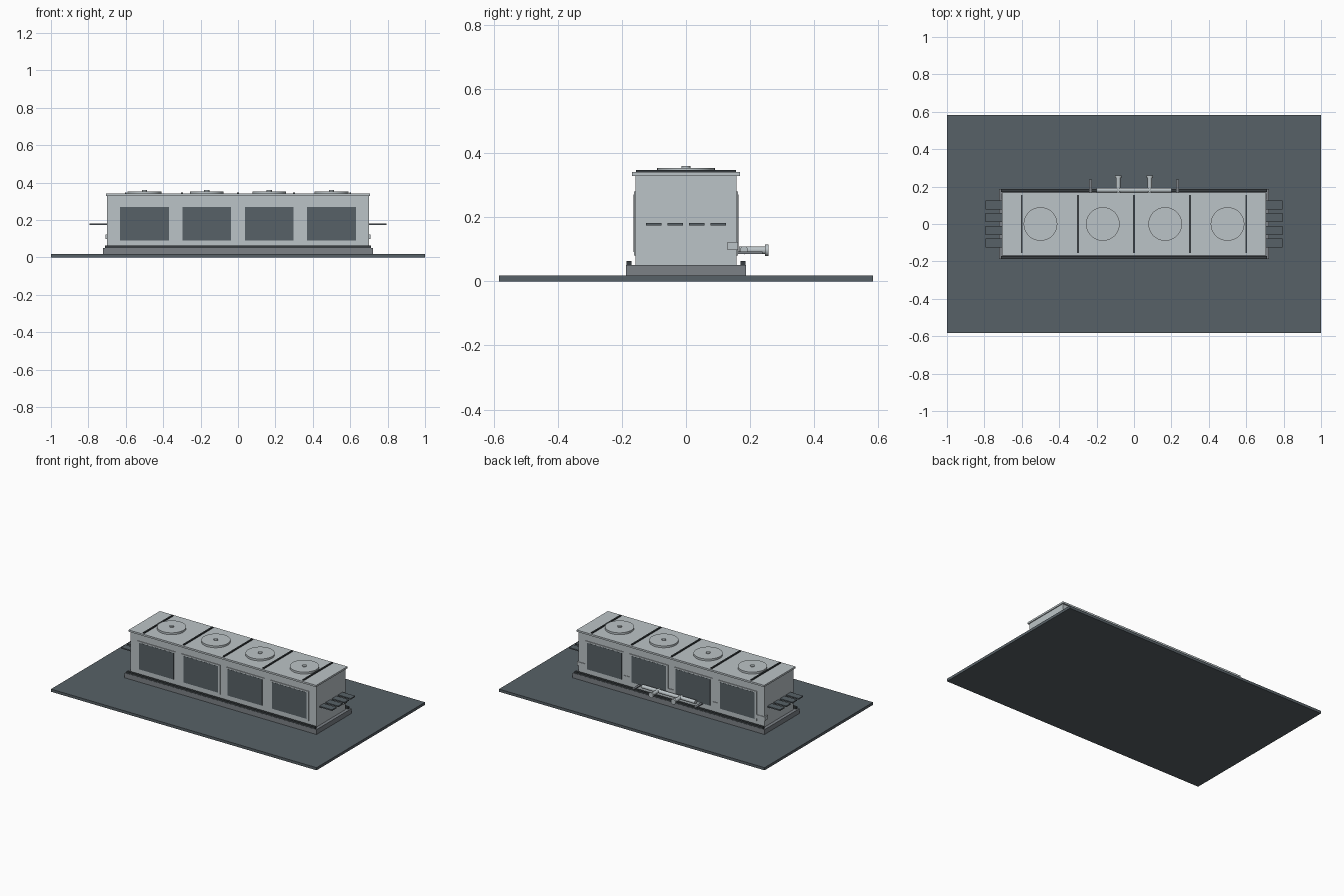
import bpy
import math

cube = bpy.data.objects.get("Cube")
if cube:
    bpy.data.objects.remove(cube, do_unlink=True)


def material(name, r, g, b):
    m = bpy.data.materials.new(name)
    m.use_nodes = True
    m.diffuse_color = (r, g, b, 1)
    bsdf = next(n for n in m.node_tree.nodes if n.type == 'BSDF_PRINCIPLED')
    bsdf.inputs["Base Color"].default_value = (r, g, b, 1)
    return m


LIGHT = material("light_grey", 0.50, 0.55, 0.57)
MID = material("mid_grey", 0.20, 0.22, 0.24)
SLATE = material("slate_grey", 0.097, 0.12, 0.135)
CHARCOAL = material("charcoal", 0.04, 0.048, 0.053)


def box(name, x, y, z, mat):
    """Box from (min, max) pairs along each axis."""
    spans = (x, y, z)
    bpy.ops.mesh.primitive_cube_add(size=1, location=[(a + b) / 2 for a, b in spans])
    o = bpy.context.object
    o.scale = [b - a for a, b in spans]
    bpy.ops.object.transform_apply(location=False, rotation=False, scale=True)
    o.name = name
    o.data.materials.append(mat)
    return o


def cylinder(name, radius, length, centre, mat, rotation=(0, 0, 0), sides=32):
    bpy.ops.mesh.primitive_cylinder_add(vertices=sides, radius=radius, depth=length,
                                        location=centre, rotation=rotation)
    o = bpy.context.object
    o.name = name
    o.data.materials.append(mat)
    bpy.ops.object.shade_smooth_by_angle(angle=math.radians(35))
    return o


ALONG_X = (0, math.pi / 2, 0)
ALONG_Y = (math.pi / 2, 0, 0)
BAYS = [(i - 1.5) / 3 for i in range(4)]

# Ground slab, plinth, cabinet and roof
box("ground_slab", (-1, 1), (-0.583, 0.583), (0, 0.018), SLATE)
box("plinth", (-0.722, 0.722), (-0.187, 0.187), (0.018, 0.051), MID)
box("cabinet", (-0.7, 0.7), (-0.158, 0.158), (0.051, 0.331), LIGHT)
box("roof", (-0.706, 0.706), (-0.168, 0.168), (0.329, 0.341), LIGHT)
box("back_duct", (-0.708, 0.708), (0.13, 0.162), (0.098, 0.123), LIGHT)

# Long rails, side frames and grilles
for side, label in ((-1, "front"), (1, "back")):
    def across(a, b):
        return tuple(sorted((side * a, side * b)))
    box(label + "_rail", (-0.711, 0.711), across(0.17, 0.186), (0.051, 0.064), CHARCOAL)
    for x in BAYS:
        box(label + "_frame", (x - 0.145, x + 0.145), across(0.157, 0.1625),
            (0.08, 0.281), LIGHT)
        box(label + "_grille", (x - 0.13, x + 0.13), across(0.158, 0.1635),
            (0.091, 0.271), SLATE)

# Roof fans
for x in BAYS:
    cylinder("fan_housing", 0.09, 0.014, (x, 0, 0.347), LIGHT, sides=40)
    cylinder("fan_hub", 0.014, 0.02, (x, 0, 0.35), LIGHT, sides=16)

# Roof seams
for i in range(-2, 3):
    x = 0.3 * i
    box("roof_seam", (x - 0.005, x + 0.005), (-0.156, 0.156), (0.34, 0.348), CHARCOAL)

# End louvres
for end, label in ((-1, "right"), (1, "left")):
    for i in range(4):
        y = (i - 1.5) * 0.067
        box(label + "_louvre", sorted((end * 0.69, end * 0.795)),
            (y - 0.024, y + 0.024), (0.174, 0.182), SLATE)

# Pipe header with flanged nozzles and brackets on the back
cylinder("pipe_header", 0.0125, 0.4, (0, 0.181, 0.097), LIGHT, ALONG_X, 20)
for s in (-1, 1):
    cylinder("nozzle", 0.012, 0.09, (s * 0.084, 0.21, 0.097), LIGHT, ALONG_Y, 20)
    cylinder("nozzle_flange", 0.018, 0.012, (s * 0.084, 0.252, 0.097), LIGHT, ALONG_Y, 20)
    x = s * 0.233
    box("pipe_bracket", (x - 0.008, x + 0.008), (0.15, 0.238), (0.086, 0.093), MID)
